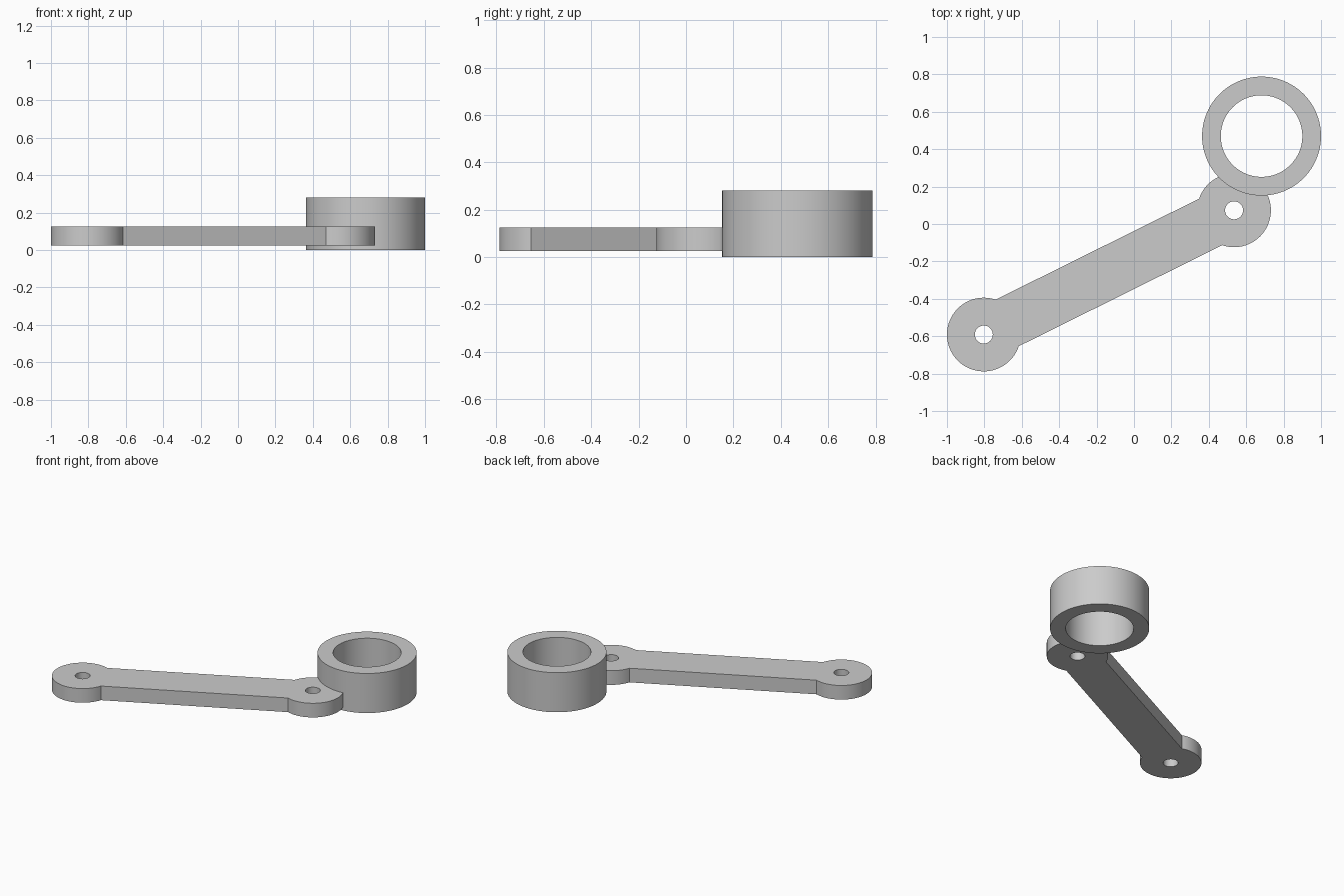
import bpy
import bmesh
import math
from mathutils import Vector

cube = bpy.data.objects.get("Cube")
if cube:
    bpy.data.objects.remove(cube, do_unlink=True)

grey = bpy.data.materials.new("plain_grey")
grey.use_nodes = True
grey.diffuse_color = (0.6, 0.6, 0.6, 1)
grey.node_tree.nodes["Principled BSDF"].inputs["Base Color"].default_value = (0.6, 0.6, 0.6, 1)


def arc(centre, radius, start, end, steps):
    return [centre + radius * Vector((math.cos(a), math.sin(a)))
            for a in (start + (end - start) * i / steps for i in range(steps + 1))]


def circle(centre, radius, steps=96):
    return arc(centre, radius, 0, math.tau, steps)[:-1]


def prism(name, loops, bottom, top):
    """Solid made from an outline, with the other loops as through holes."""
    bm = bmesh.new()
    for loop in loops:
        verts = [bm.verts.new((p.x, p.y, bottom)) for p in loop]
        for i, v in enumerate(verts):
            bm.edges.new((verts[i - 1], v))
    bmesh.ops.triangle_fill(bm, edges=bm.edges[:], use_beauty=True, normal=(0, 0, 1))
    result = bmesh.ops.extrude_face_region(bm, geom=bm.faces[:], use_keep_orig=True)
    raised = [g for g in result["geom"] if isinstance(g, bmesh.types.BMVert)]
    bmesh.ops.translate(bm, verts=raised, vec=(0, 0, top - bottom))
    bmesh.ops.recalc_face_normals(bm, faces=bm.faces[:])
    mesh = bpy.data.meshes.new(name)
    bm.to_mesh(mesh)
    bm.free()
    mesh.materials.append(grey)
    obj = bpy.data.objects.new(name, mesh)
    bpy.context.collection.objects.link(obj)
    bpy.ops.object.select_all(action="DESELECT")
    obj.select_set(True)
    bpy.context.view_layer.objects.active = obj
    bpy.ops.object.shade_smooth_by_angle(angle=math.radians(25))
    return obj


# Ring
ring_centre, ring_radius = Vector((0.682, 0.47)), 0.318
prism("ring", [circle(ring_centre, ring_radius), circle(ring_centre, 0.218)], 0, 0.28)

# Link arm: two round bosses joined by a straight bar
near, far = Vector((-0.803, -0.591)), Vector((0.535, 0.073))
boss, half_width, hole = 0.197, 0.139, 0.048
span = far - near
heading = math.atan2(span.y, span.x)
neck = math.asin(half_width / boss)
outline = arc(near, boss, heading + neck, heading + math.tau - neck, 90)
outline += arc(far, boss, heading - math.pi + neck, heading + math.pi - neck, 90)

# Where the boss meets the ring, follow the ring's wall
seat = ring_radius * 0.995
for i, p in enumerate(outline):
    away = p - ring_centre
    if away.length < seat:
        outline[i] = ring_centre + away.normalized() * seat

prism("link_arm", [outline, circle(near, hole, 48), circle(far, hole, 48)], 0.025, 0.125)
